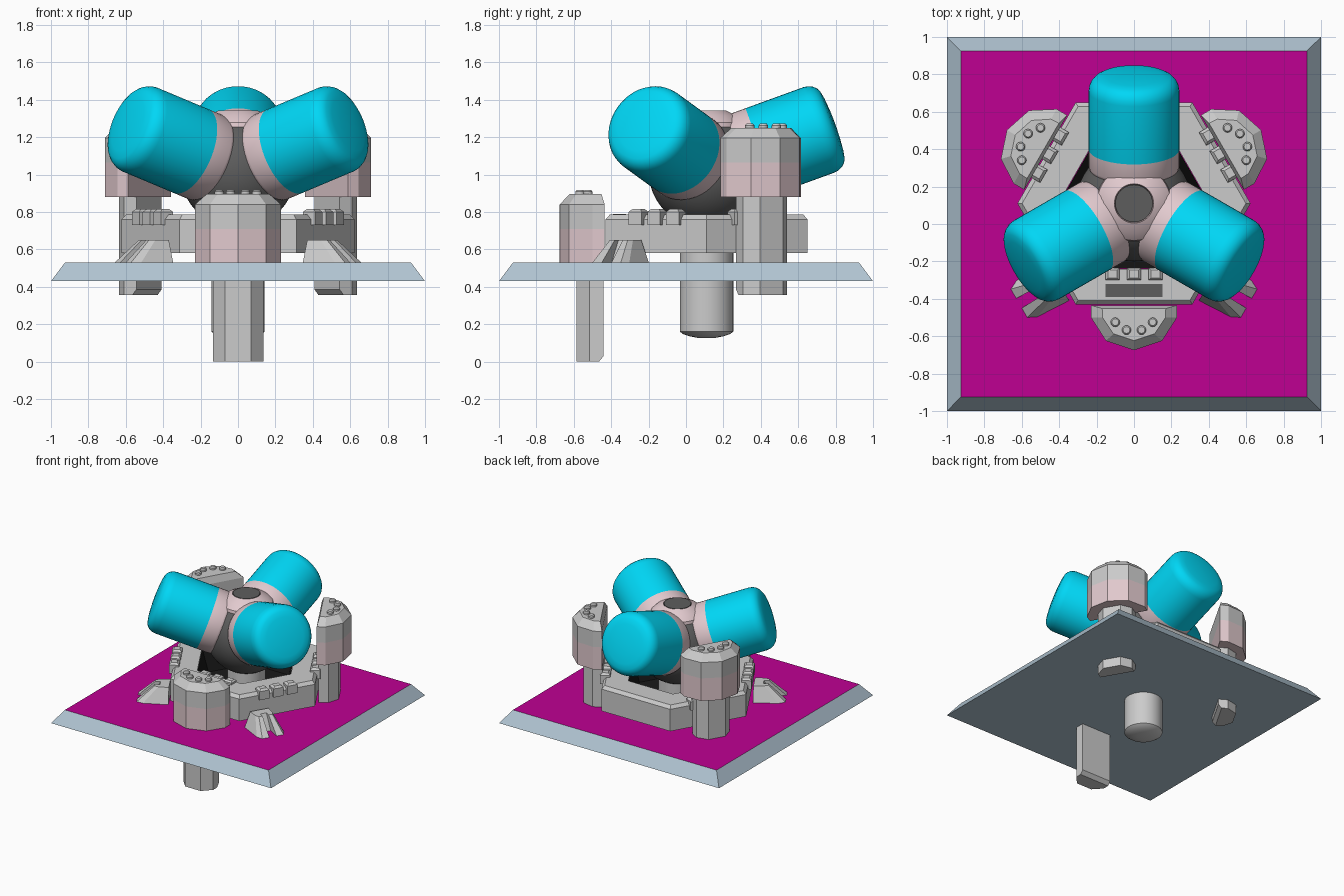
import bpy, bmesh, math
from mathutils import Matrix, Vector

if "Cube" in bpy.data.objects:
    bpy.data.objects.remove(bpy.data.objects["Cube"])

HUB_Y = 0.11      # centre line of the three-armed machine
BALL_Z = 1.02


def material(name, rgb):
    m = bpy.data.materials.new(name)
    m.diffuse_color = (*rgb, 1)
    m.use_nodes = True
    m.node_tree.nodes["Principled BSDF"].inputs["Base Color"].default_value = m.diffuse_color
    return m


CYAN = material("cyan", (0.0, 0.68, 0.92))
PINK = material("pale_pink", (0.76, 0.59, 0.62))
MAGENTA = material("magenta", (0.52, 0.0, 0.29))
ICE = material("pale_blue", (0.44, 0.56, 0.65))
DARK = material("dark_grey", (0.11, 0.11, 0.11))
BLACK = material("black", (0.01, 0.01, 0.01))


def loft(name, loops, mat=None, mtx=Matrix(), caps=(True, True), closed=False, smooth=False):
    """Skin a stack of equal-length point loops."""
    bm = bmesh.new()
    rings = [[bm.verts.new(p) for p in loop] for loop in loops]
    n = len(rings[0])
    pairs = list(zip(rings, rings[1:])) + ([(rings[-1], rings[0])] if closed else [])
    for a, b in pairs:
        for i in range(n):
            j = (i + 1) % n
            bm.faces.new((a[i], a[j], b[j], b[i]))
    if not closed:
        if caps[0]:
            bm.faces.new(rings[0][::-1])
        if caps[1]:
            bm.faces.new(rings[-1])
    bmesh.ops.remove_doubles(bm, verts=bm.verts, dist=1e-6)
    bmesh.ops.recalc_face_normals(bm, faces=bm.faces)
    me = bpy.data.meshes.new(name)
    bm.to_mesh(me)
    bm.free()
    if smooth:
        me.shade_smooth()
        me.set_sharp_from_angle(angle=math.radians(35))
    if mat:
        me.materials.append(mat)
    ob = bpy.data.objects.new(name, me)
    ob.matrix_world = mtx
    bpy.context.collection.objects.link(ob)
    return ob


def circle(r, z, n=48, phase=0.0):
    return [(r * math.cos(phase + math.tau * i / n), r * math.sin(phase + math.tau * i / n), z)
            for i in range(n)]


def lathe(name, profile, mat=None, mtx=Matrix(), caps=(True, True), n=48):
    return loft(name, [circle(r, z, n) for r, z in profile], mat, mtx, caps, smooth=True)


def hexagon(apothem, z):
    return circle(apothem / math.cos(math.pi / 6), z, 6)


def at(outline, z):
    return [(x, y, z) for x, y in outline]


def block(name, x0, x1, y0, y1, z0, z1, mtx, mat=None, taper=0.0):
    def rect(e):
        return [(x0 + e, y0 + e), (x1 - e, y0 + e), (x1 - e, y1 - e), (x0 + e, y1 - e)]
    zm = z1 - taper
    loops = [at(rect(0), z0), at(rect(0), zm)] + ([at(rect(taper), z1)] if taper else [])
    return loft(name, loops, mat, mtx)


def spoke(deg, z=0.0):
    """Frame on the hub with local x pointing outward."""
    return Matrix.Translation((0, HUB_Y, z)) @ Matrix.Rotation(math.radians(deg), 4, 'Z')


# Ground plate with a magenta top
def square(h):
    return [(-h, -h), (h, -h), (h, h), (-h, h)]


plate = loft("ground_plate", [at(square(1), 0.43), at(square(0.925), 0.53)], ICE)
plate.data.materials.append(MAGENTA)
for f in plate.data.polygons:
    if f.normal.z > 0.9:
        f.material_index = 1

# Hexagonal housing with a black pit
hub = spoke(0)
loft("housing", [hexagon(a, z) for a, z in
     ((0.35, 0.58), (0.54, 0.58), (0.54, 0.76), (0.518, 0.785), (0.35, 0.785))],
     mtx=hub, closed=True)
loft("housing_pit", [hexagon(0.348, 0.783), hexagon(0.30, 0.60)], BLACK, hub, caps=(False, True))

# Central column through the plate
lathe("central_column", [(0.05, 0.127), (0.09, 0.135), (0.125, 0.147), (0.143, 0.16), (0.143, 0.75)], mtx=hub)

# Ball hub with pink crown
R = 0.31
arc = [math.radians(a) for a in range(-85, 60, 7)]
lathe("ball_hub", [(R * math.cos(a), BALL_Z + R * math.sin(a)) for a in arc], DARK, hub)
lathe("hub_crown", [(0.205, BALL_Z + 0.22), (0.198, BALL_Z + 0.258), (0.16, BALL_Z + 0.295),
                    (0.105, BALL_Z + 0.322), (0.10, BALL_Z + 0.30)], PINK, hub)
lathe("crown_disc", [(0.1, BALL_Z + 0.3), (0.1, BALL_Z + 0.323)], DARK, hub)

# Three tilted tanks with collars
for deg in (90, 210, 330):
    m = spoke(deg, BALL_Z) @ Matrix.Rotation(math.radians(70), 4, 'Y')
    lathe("tank_collar", [(0.20, 0.15), (0.238, 0.20), (0.243, 0.215), (0.243, 0.31)], PINK, m)
    lathe("tank", [(0.243, 0.31), (0.243, 0.64), (0.239, 0.665), (0.228, 0.688), (0.212, 0.705),
                   (0.192, 0.716), (0.15, 0.724), (0.08, 0.73), (0.02, 0.732)], CYAN, m)

# Three pylons: stem, pink shell, chamfered head and knobs
shell = [(0.545, -0.23), (0.61, -0.23), (0.735, -0.15), (0.785, 0),
         (0.735, 0.15), (0.61, 0.23), (0.545, 0.23)]
crown = [(0.562, -0.17), (0.61, -0.168), (0.697, -0.11), (0.733, 0),
         (0.697, 0.11), (0.61, 0.168), (0.562, 0.17)]
stem = [(0.55, -0.135), (0.625, -0.135), (0.695, -0.07), (0.695, 0.07), (0.625, 0.135), (0.55, 0.135)]
stem_foot = [(max(x, 0.575), y) for x, y in stem]
for deg, lift in ((270, 0.0), (30, 0.355), (150, 0.355)):
    m = spoke(deg, lift)
    loft("pylon_stem", [at(stem_foot, 0), at(stem, 0.03), at(stem, 0.53)], mtx=m)
    loft("pylon_shell", [at(shell, 0.525), at(shell, 0.71)], PINK, m)
    loft("pylon_head", [at(shell, 0.71), at(shell, 0.84), at(crown, 0.895)], mtx=m)
    for x, y in ((0.635, -0.1), (0.677, -0.04), (0.677, 0.04), (0.635, 0.1)):
        lathe("pylon_knob", [(0.025, 0.885), (0.025, 0.908), (0.018, 0.917)], None,
              m @ Matrix.Translation((x, y, 0)), n=12)

# Teeth gripping the housing rim
for deg in (-30, 30, 150, 210):
    for k in (-1, 0, 1):
        y = k * 0.115
        block("rim_tooth", 0.49, 0.565, y - 0.04, y + 0.04, 0.73, 0.815, spoke(deg), taper=0.015)

# Front slot and inner teeth
m = spoke(270)
block("front_slot", 0.43, 0.50, -0.152, 0.152, 0.77, 0.788, m, DARK)
for k in (-1, 0, 1):
    block("inner_tooth", 0.345, 0.41, k * 0.115 - 0.037, k * 0.115 + 0.037, 0.73, 0.81, m, taper=0.012)

# Slotted wedge anchors on the plate
low = [(0.56, -0.125), (0.76, -0.115), (0.81, -0.09), (0.81, -0.03), (0.70, -0.03),
       (0.70, 0.03), (0.81, 0.03), (0.81, 0.09), (0.76, 0.115), (0.56, 0.125)]
high = [(0.56, -0.075), (0.64, -0.07), (0.67, -0.055), (0.67, -0.025), (0.63, -0.025),
        (0.63, 0.025), (0.67, 0.025), (0.67, 0.055), (0.64, 0.07), (0.56, 0.075)]
for deg, side in ((210, 1), (-30, -1)):
    loft("wedge_anchor", [at(low, 0.52), at(high, 0.65)],
         mtx=spoke(deg) @ Matrix.Translation((0, side * 0.155, 0)))
